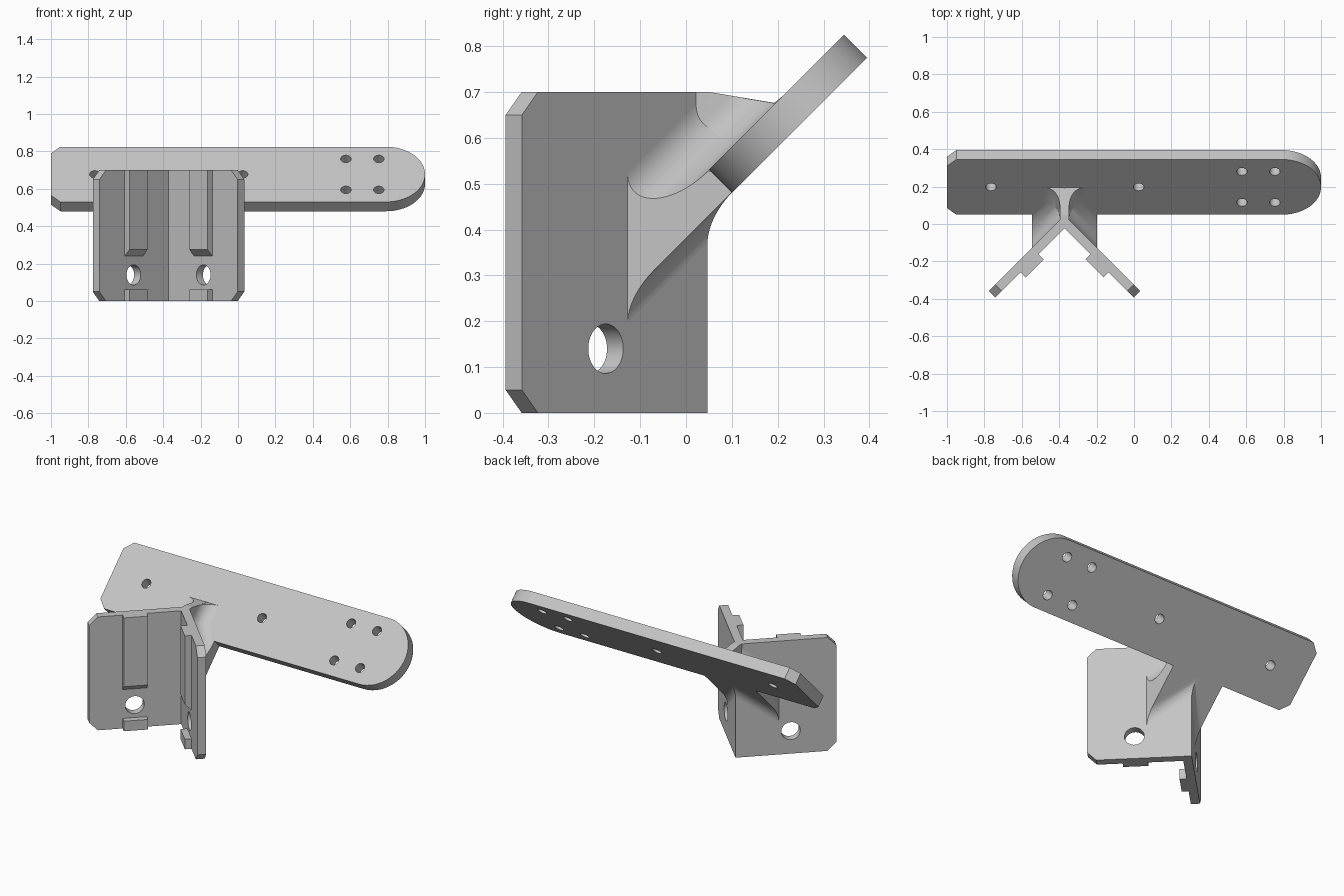
import bpy, bmesh, math
from mathutils import Vector

if "Cube" in bpy.data.objects:
    bpy.data.objects.remove(bpy.data.objects["Cube"])

H = math.sqrt(0.5)
XC = -0.3715          # centre line of the corner bracket
APEX = 0.047          # outer corner of the bracket in y
R = 0.081             # fillet radius
TOP = 0.70

grey = bpy.data.materials.new("light_grey")
grey.diffuse_color = (0.56, 0.56, 0.56, 1)
grey.use_nodes = True
grey.node_tree.nodes["Principled BSDF"].inputs["Base Color"].default_value = grey.diffuse_color


def loft(name, rings):
    """Closed solid through rings that have equal point counts."""
    bm = bmesh.new()
    vs = [[bm.verts.new(p) for p in ring] for ring in rings]
    n = len(rings[0])
    for a, b in zip(vs, vs[1:]):
        for i in range(n):
            j = (i + 1) % n
            bm.faces.new((a[i], a[j], b[j], b[i]))
    bm.faces.new(vs[0][::-1])
    bm.faces.new(vs[-1])
    bmesh.ops.recalc_face_normals(bm, faces=bm.faces)
    me = bpy.data.meshes.new(name)
    bm.to_mesh(me)
    bm.free()
    me.materials.append(grey)
    ob = bpy.data.objects.new(name, me)
    bpy.context.collection.objects.link(ob)
    return ob


def fillet(a, c, b, wedge, steps=16):
    """Arc from a to b, tangent to both sides of the corner c."""
    a, b, c = Vector(a), Vector(b), Vector(c)
    w = math.radians(wedge)
    o = c + ((a - c) + (b - c)) / (1 + math.cos(w))
    f = math.pi - w
    return [o + ((a - o) * math.sin(f * (1 - i / steps)) + (b - o) * math.sin(f * i / steps)) / math.sin(f)
            for i in range(steps + 1)]


def circle(r, n=40):
    return [(r * math.cos(2 * math.pi * i / n), r * math.sin(2 * math.pi * i / n)) for i in range(n)]


def on_wing(s, a, n, z):
    """a runs along the wing from the apex, n is depth from its outer face."""
    return (XC + s * (a - n) * H, APEX - (a + n) * H, z)


def on_plate(x, u, n):
    """u runs up the slanted plate, n points out of its front face."""
    return (x, 0.1975 + (u - n) * H, 0.6775 + (u + n) * H)


# Two wings meeting at a right angle, with clipped outer corners
rings = []
for s, d, clip in ((-1, 0.405, 0.05), (-1, 0.37, 0), (1, 0, 0), (1, 0.37, 0), (1, 0.405, 0.05)):
    lo, hi = clip, TOP - clip
    out = (XC + s * d, APEX - d)
    inn = (XC + s * (d - 0.0354), APEX - 0.0354 - d) if d else (XC, APEX - 0.0707)
    rings.append([(*out, lo), (*out, hi), (*inn, hi), (*inn, lo)])
bracket = loft("bracket", rings)
parts, cutters = [], []

# Rails, stops and bolt holes on each wing
for s in (-1, 1):
    rail = [(0.045, 0.235), (0.05, 0.24), (0.088, 0.275), (0.088, TOP), (0.045, TOP)]
    stop = [(0.045, 0), (0.088, 0), (0.088, 0.062), (0.045, 0.062)]
    for name, prof in (("rail", rail), ("stop", stop)):
        parts.append(loft(name, [[on_wing(s, a, n, z) for n, z in prof] for a in (0.2455, 0.3825)]))
    cutters.append(loft("bolt_hole", [[on_wing(s, 0.314 + p, n, 0.14 + q) for p, q in circle(0.054)]
                                      for n in (-0.05, 0.12)]))

# Gusset: one filleted section swept down both wings
y, zl, zu = APEX, APEX + 0.3805, APEX + 0.4795
lower = fillet((y, zl - 0.057), (y, zl), (y + 0.057, zl + 0.057), 120)
upper = fillet((y + 0.176, zu + 0.176), (y, zu), (y, zu + 0.171), 60, 24)
section = ([(0.02, zl - 0.057)] + [tuple(p) for p in lower] + [(0.274, 0.6545), (0.262, 0.69)]
           + [tuple(p) for p in upper] + [(0.02, zu + 0.171)])
parts.append(loft("gusset", [[(XC + t, p - abs(t), q - abs(t)) for p, q in section]
                             for t in (-0.1745, 0, 0.1745)]))

# Central web with a sloping top
web = [(0, 0.45), (0.1, 0.53), (0.2, 0.62), (0.23, 0.67), (0.2, 0.675), (0.05, TOP), (0, TOP)]
parts.append(loft("web", [[(XC + t, p, q) for p, q in web] for t in (-0.025, 0.025)]))

# Flare blending the web into the plate, ending at the sloping top
right = [tuple(p) for p in fillet((0.025 + R, 0), (0.025, 0), (0.025, R), 90)]
flare = [(0.025 + R, -0.02)] + right
flare += [(-x, n) for x, n in reversed(flare)]
start, end = [], []
for x, n in flare:
    m = n * H
    for ring, t in ((start, 0.05), (end, (0.2278 - 0.8333 * m) * 6 / 7)):
        ring.append((XC + x, t - m, 0.48 + m + t))
parts.append(loft("flare", [start, end]))

# Slanted mounting plate: clipped left end, round right end
W = 0.2085
outline = [(-0.95, W), (-1, W - 0.05), (-1, -W + 0.05), (-0.95, -W)]
outline += [(1 - W + W * math.cos(t), W * math.sin(t))
            for t in (math.pi * (i / 40 - 0.5) for i in range(41))]
parts.append(loft("plate", [[on_plate(x, u, n) for x, u in outline] for n in (-0.0707, 0)]))

# Screw holes through the plate
holes = [(-0.765, 0), (0.025, 0)] + [(x, u) for x in (0.577, 0.753) for u in (-0.117, 0.117)]
for hx, hu in holes:
    cutters.append(loft("screw_hole", [[on_plate(hx + p, hu + q, n) for p, q in circle(0.028, 32)]
                                       for n in (-0.1, 0.03)]))

# Join everything into one solid, then drill it
bpy.context.view_layer.objects.active = bracket
bracket.select_set(True)
for ob in parts + cutters:
    mod = bracket.modifiers.new("join", 'BOOLEAN')
    mod.operation = 'UNION' if ob in parts else 'DIFFERENCE'
    mod.solver = 'EXACT'
    mod.object = ob
    bpy.ops.object.modifier_apply(modifier=mod.name)
    bpy.data.objects.remove(ob)

# Smooth fillets, crisp edges, flat large faces
bpy.ops.object.shade_smooth_by_angle(angle=math.radians(25))
wn = bracket.modifiers.new("flat_faces", 'WEIGHTED_NORMAL')
wn.keep_sharp = True
wn.weight = 100
